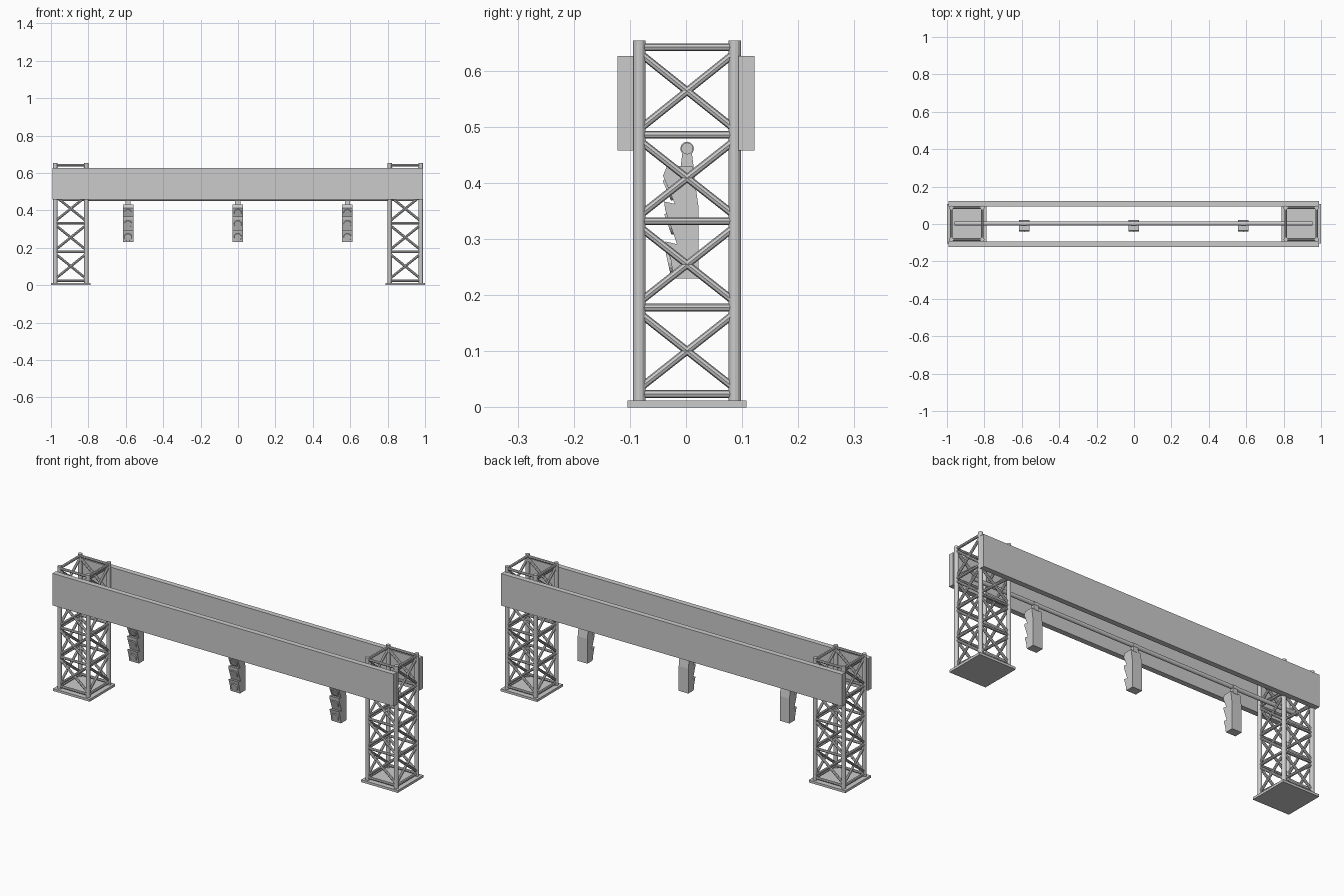
import bpy, bmesh, math
from mathutils import Vector, Matrix

if "Cube" in bpy.data.objects:
    bpy.data.objects.remove(bpy.data.objects["Cube"])


def finish(bm, name):
    bmesh.ops.recalc_face_normals(bm, faces=bm.faces)
    mesh = bpy.data.meshes.new(name)
    bm.to_mesh(mesh)
    bm.free()
    ob = bpy.data.objects.new(name, mesh)
    bpy.context.collection.objects.link(ob)
    return ob


def add_box(bm, lo, hi):
    lo, hi = Vector(lo), Vector(hi)
    m = Matrix.Translation((lo + hi) / 2) @ Matrix.Diagonal((*(hi - lo), 1))
    bmesh.ops.create_cube(bm, size=1, matrix=m)


def add_bar(bm, a, b, r, sides=8, r2=None):
    a, b = Vector(a), Vector(b)
    rot = (b - a).to_track_quat('Z', 'Y').to_matrix().to_4x4()
    bmesh.ops.create_cone(bm, cap_ends=True, segments=sides, radius1=r,
                          radius2=r if r2 is None else r2, depth=(b - a).length,
                          matrix=Matrix.Translation((a + b) / 2) @ rot)


YC = 0.002      # tower centre line
HALF = 0.085    # half spacing of the posts
LEVELS = [0.024, 0.178, 0.332, 0.486, 0.642]


def tower(name, cx):
    # foot plate
    bm = bmesh.new()
    add_box(bm, (cx - 0.106, YC - 0.106, 0), (cx + 0.106, YC + 0.106, 0.0125))
    finish(bm, name + "_base_plate")
    # corner posts
    corners = [(cx + sx * 0.083, YC + sy * HALF) for sx, sy in
               ((-1, -1), (1, -1), (1, 1), (-1, 1))]
    bm = bmesh.new()
    for x, y in corners:
        add_bar(bm, (x, y, 0.01), (x, y, 0.654), 0.0112, 12)
    finish(bm, name + "_posts")
    # horizontal rings and crossed diagonals
    bm = bmesh.new()
    for i in range(4):
        p, q = corners[i], corners[(i + 1) % 4]
        for z in LEVELS:
            add_bar(bm, (*p, z), (*q, z), 0.007)
        for z0, z1 in zip(LEVELS, LEVELS[1:]):
            add_bar(bm, (*p, z0 + 0.01), (*q, z1 - 0.01), 0.0068)
            add_bar(bm, (*q, z0 + 0.01), (*p, z1 - 0.01), 0.0068)
    finish(bm, name + "_braces")


tower("left_tower", -0.894)
tower("right_tower", 0.894)

# long sign panels, front and back
for name, y0, y1 in (("front_panel", -0.122, -0.094), ("back_panel", 0.094, 0.122)):
    bm = bmesh.new()
    add_box(bm, (-0.991, y0, 0.458), (0.988, y1, 0.626))
    finish(bm, name)

# pipe carrying the lights
bm = bmesh.new()
add_bar(bm, (-0.96, YC, 0.4615), (0.955, YC, 0.4615), 0.0105, 12)
finish(bm, "light_pipe")

# saw-tooth side profile of a signal housing (y, z)
PROFILE = [(0.012, 0.430), (-0.034, 0.430), (-0.041, 0.413), (-0.020, 0.363),
           (-0.039, 0.367), (-0.037, 0.352), (-0.016, 0.291),
           (-0.037, 0.296), (-0.034, 0.284), (-0.027, 0.262), (-0.022, 0.230),
           (0.022, 0.230), (0.022, 0.360)]
LAMPS = [((-0.041, 0.413), (-0.020, 0.363)), ((-0.037, 0.352), (-0.020, 0.303)),
         ((-0.034, 0.284), (-0.022, 0.230))]


def signal(name, cx):
    # housing
    bm = bmesh.new()
    face = bm.faces.new([bm.verts.new((cx - 0.028, y, z)) for y, z in PROFILE])
    ext = bmesh.ops.extrude_face_region(bm, geom=[face])["geom"]
    bmesh.ops.translate(bm, vec=(0.056, 0, 0),
                        verts=[v for v in ext if isinstance(v, bmesh.types.BMVert)])
    if face.is_valid and len(bm.faces) == len(PROFILE) + 1:
        bm.faces.new([v for v in face.verts])
    finish(bm, name + "_housing")
    # round lenses on the tilted faces
    bm = bmesh.new()
    for (ya, za), (yb, zb) in LAMPS:
        c = Vector((cx, (ya + yb) / 2, (za + zb) / 2))
        n = Vector((0, zb - za, ya - yb)).normalized()
        add_bar(bm, c - n * 0.004, c + n * 0.004, 0.021, 16, 0.019)
    finish(bm, name + "_lenses")
    # clamp around the pipe and tapered hanger
    bm = bmesh.new()
    add_bar(bm, (cx - 0.014, YC, 0.4615), (cx + 0.014, YC, 0.4615), 0.0122, 12)
    bot = [bm.verts.new((cx + sx * 0.014, YC + sy * 0.012, 0.425))
           for sx, sy in ((-1, -1), (1, -1), (1, 1), (-1, 1))]
    top = [bm.verts.new((cx + sx * 0.014, YC + sy * 0.008, 0.458))
           for sx, sy in ((-1, -1), (1, -1), (1, 1), (-1, 1))]
    bm.faces.new(bot)
    bm.faces.new(top)
    for i in range(4):
        j = (i + 1) % 4
        bm.faces.new((bot[i], bot[j], top[j], top[i]))
    finish(bm, name + "_hanger")


for name, cx in (("left_signal", -0.588), ("middle_signal", -0.001), ("right_signal", 0.585)):
    signal(name, cx)
